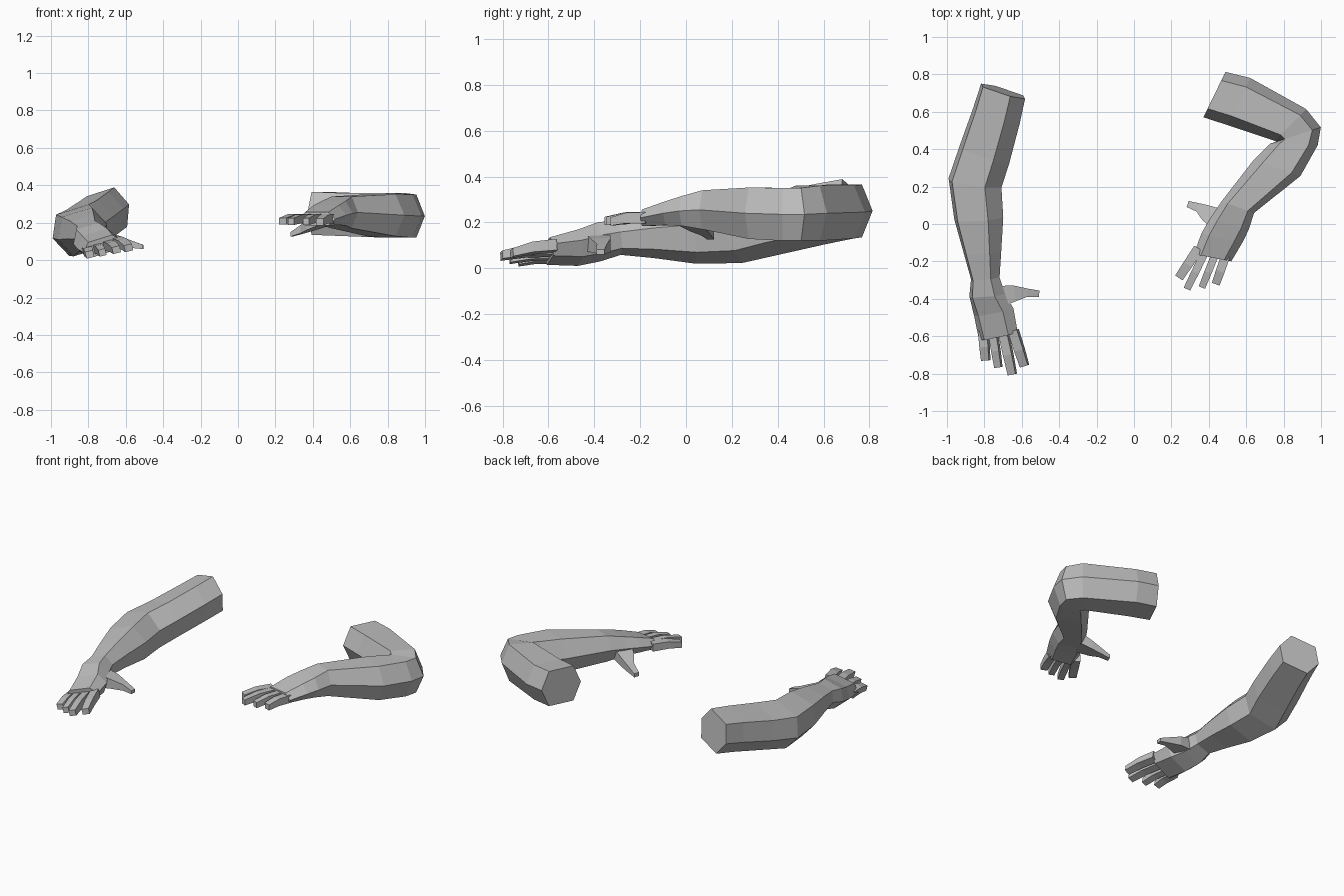
import bpy, bmesh, math
from mathutils import Vector

skin = bpy.data.materials.new("plain grey")
skin.diffuse_color = (0.5, 0.5, 0.5, 1)

HEX = [(-0.62, 1), (0.62, 1), (1, 0), (0.62, -1), (-0.62, -1), (-1, 0)]
BOX = [(-1, 1), (1, 1), (1, -1), (-1, -1)]


def loft(name, rings, profile, roll=0, lean=0):
    """Flat-faced limb through rings of (x, y, z, heading, half width, half height)."""
    bm = bmesh.new()
    c, s = math.cos(math.radians(roll)), math.sin(math.radians(roll))
    loops = []
    for x, y, z, heading, hw, hh in rings:
        a = math.radians(heading)
        along = Vector((math.cos(a), math.sin(a), 0))
        side = Vector((-along.y, along.x, 0))
        up = Vector((0, 0, 1)) + along * lean
        loop = []
        for px, pz in profile:
            u, v = px * hw, pz * hh
            loop.append(bm.verts.new(Vector((x, y, z)) + side * (u * c - v * s) + up * (u * s + v * c)))
        loops.append(loop)
    n = len(profile)
    for l0, l1 in zip(loops, loops[1:]):
        for i in range(n):
            bm.faces.new((l0[i], l0[(i + 1) % n], l1[(i + 1) % n], l1[i]))
    bm.faces.new(loops[0])
    bm.faces.new(loops[-1])
    bmesh.ops.recalc_face_normals(bm, faces=bm.faces)
    mesh = bpy.data.meshes.new(name)
    bm.to_mesh(mesh)
    bm.free()
    mesh.materials.append(skin)
    obj = bpy.data.objects.new(name, mesh)
    bpy.context.collection.objects.link(obj)
    return obj


def finger(name, root, tip, half, roll=0):
    """Square finger with a slightly raised middle joint."""
    a, b = Vector(root), Vector(tip)
    heading = math.degrees(math.atan2(b.y - a.y, b.x - a.x))
    mid = a.lerp(b, 0.55) + Vector((0, 0, 0.008))
    loft(name, [(*a, heading, half, 0.025),
                (*mid, heading, half, 0.023),
                (*b, heading, half * 0.9, 0.018)], BOX, roll)


# Straight arm: shoulder end to knuckles
loft("straight_arm", [
    (-0.70, 0.71, 0.26, -107, 0.13, 0.11),
    (-0.735, 0.58, 0.235, -107, 0.137, 0.11),
    (-0.80, 0.37, 0.19, -107, 0.147, 0.11),
    (-0.85, 0.22, 0.16, -98, 0.15, 0.115),
    (-0.83, 0.03, 0.15, -86, 0.137, 0.11),
    (-0.81, -0.15, 0.145, -84, 0.105, 0.085),
    (-0.795, -0.29, 0.135, -84, 0.08, 0.065),
    (-0.785, -0.38, 0.115, -84, 0.10, 0.07),
    (-0.75, -0.47, 0.09, -78, 0.112, 0.062),
    (-0.725, -0.60, 0.075, -76, 0.11, 0.042)], HEX, 17, 0.12)

# Straight arm fingers
for name, root, tip, half in [
        ("straight_little_finger", (-0.805, -0.57, 0.048), (-0.793, -0.73, 0.03), 0.024),
        ("straight_ring_finger", (-0.755, -0.57, 0.063), (-0.725, -0.767, 0.04), 0.021),
        ("straight_middle_finger", (-0.70, -0.57, 0.08), (-0.65, -0.805, 0.055), 0.024),
        ("straight_index_finger", (-0.645, -0.57, 0.098), (-0.585, -0.76, 0.065), 0.025)]:
    finger(name, root, tip, half, 14)

# Straight arm thumb
loft("straight_thumb", [
    (-0.71, -0.385, 0.11, 10, 0.055, 0.04),
    (-0.64, -0.372, 0.10, 5, 0.043, 0.03),
    (-0.57, -0.367, 0.085, 0, 0.022, 0.02),
    (-0.507, -0.373, 0.07, -5, 0.017, 0.011)], BOX)

# Bent arm: shoulder end around the elbow to knuckles
loft("bent_arm", [
    (0.43, 0.692, 0.25, -26, 0.135, 0.115),
    (0.56, 0.655, 0.245, -26, 0.14, 0.115),
    (0.835, 0.53, 0.24, -45, 0.12, 0.12),
    (0.88, 0.478, 0.235, -72, 0.125, 0.115),
    (0.855, 0.425, 0.235, -92, 0.127, 0.115),
    (0.765, 0.30, 0.24, -109, 0.132, 0.112),
    (0.555, 0.09, 0.255, -110, 0.092, 0.085),
    (0.51, 0.00, 0.25, -106, 0.108, 0.065),
    (0.47, -0.075, 0.24, -103, 0.112, 0.052),
    (0.42, -0.18, 0.22, -101, 0.102, 0.036)], HEX)

# Bent arm fingers
for name, root, tip, half in [
        ("bent_index_finger", (0.345, -0.13, 0.222), (0.24, -0.288, 0.208), 0.026),
        ("bent_middle_finger", (0.38, -0.15, 0.222), (0.283, -0.348, 0.206), 0.021),
        ("bent_ring_finger", (0.435, -0.16, 0.222), (0.363, -0.34, 0.206), 0.02),
        ("bent_little_finger", (0.49, -0.17, 0.22), (0.437, -0.322, 0.204), 0.024)]:
    finger(name, root, tip, half)

# Bent arm thumb
loft("bent_thumb", [
    (0.46, 0.02, 0.225, 148, 0.06, 0.04),
    (0.39, 0.058, 0.19, 148, 0.045, 0.03),
    (0.345, 0.088, 0.165, 152, 0.024, 0.022),
    (0.287, 0.107, 0.138, 160, 0.017, 0.012)], BOX)
